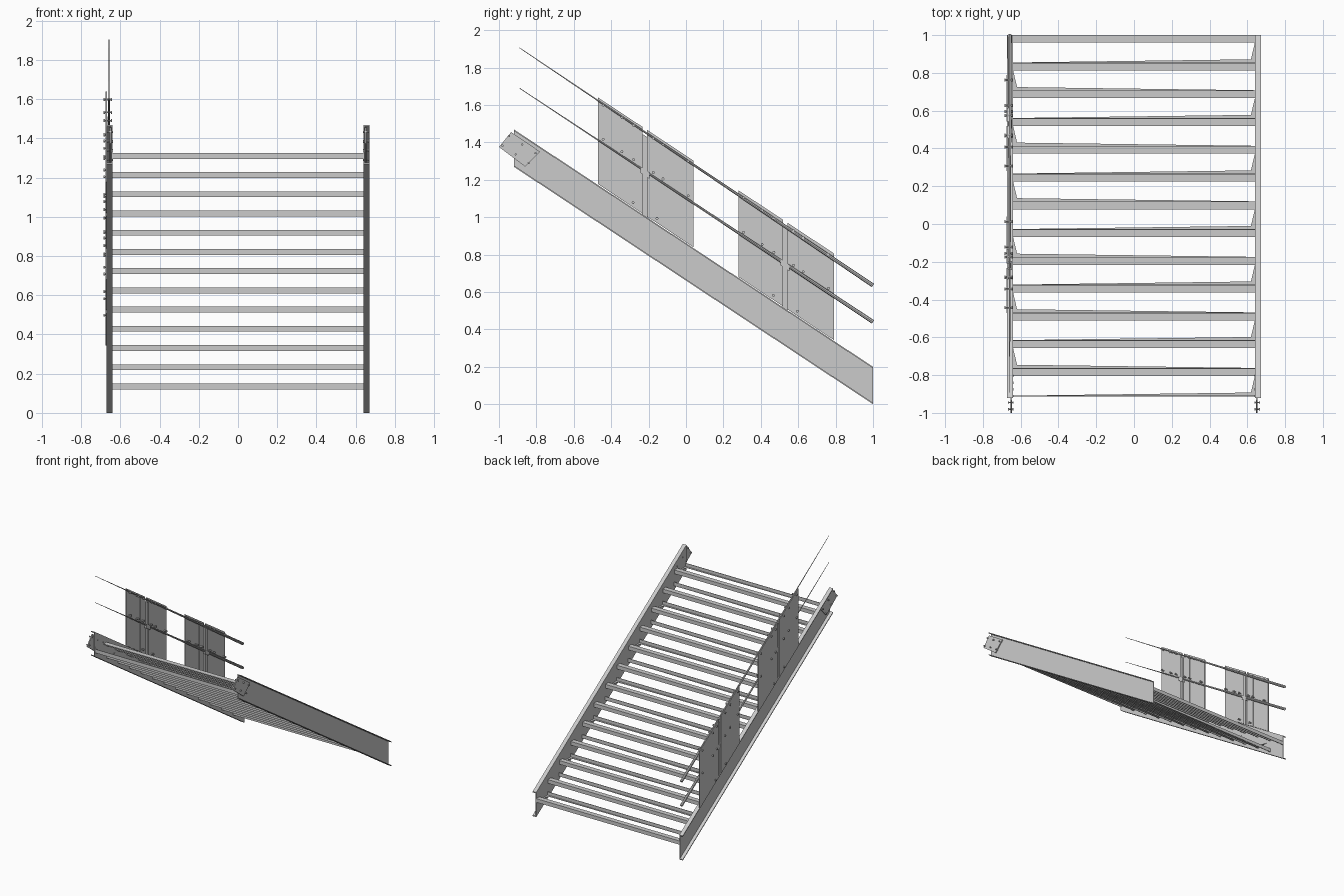
import bpy, bmesh, math
from mathutils import Vector, Matrix

if "Cube" in bpy.data.objects:
    bpy.data.objects.remove(bpy.data.objects["Cube"])

SLOPE = 0.661          # rise per unit of run, climbing towards -y


def top_z(y):
    """Height of the stringer's top edge."""
    return 0.2 + SLOPE * (1 - y)


def make(name, bm):
    bmesh.ops.recalc_face_normals(bm, faces=bm.faces)
    me = bpy.data.meshes.new(name)
    bm.to_mesh(me)
    bm.free()
    ob = bpy.data.objects.new(name, me)
    bpy.context.collection.objects.link(ob)
    return ob


def prism(bm, pts, direction):
    """Extrude a closed polygon along a direction."""
    f = bm.faces.new([bm.verts.new(p) for p in pts])
    r = bmesh.ops.extrude_face_region(bm, geom=[f])
    vs = [v for v in r["geom"] if isinstance(v, bmesh.types.BMVert)]
    bmesh.ops.translate(bm, verts=vs, vec=direction)


def side_plate(bm, x0, x1, yz):
    prism(bm, [(x0, y, z) for y, z in yz], (x1 - x0, 0, 0))


def box(bm, x0, x1, y0, y1, z0, z1):
    side_plate(bm, x0, x1, [(y0, z0), (y1, z0), (y1, z1), (y0, z1)])


def sloped(y0, y1, lo, hi):
    """Parallelogram with vertical ends, offsets measured from the stringer top."""
    return [(y0, top_z(y0) + lo), (y1, top_z(y1) + lo),
            (y1, top_z(y1) + hi), (y0, top_z(y0) + hi)]


def bolt(bm, x0, x1, y, z, r=0.006):
    """Shank along x with a wider hexagonal head at each end."""
    rot = Matrix.Rotation(math.pi / 2, 4, 'Y')
    for a, b, rad in ((x0, x1, r * 0.6), (x0, x0 + 0.006, r), (x1 - 0.006, x1, r)):
        m = Matrix.Translation(((a + b) / 2, y, z)) @ rot
        bmesh.ops.create_cone(bm, cap_ends=True, segments=6, radius1=rad,
                              radius2=rad, depth=b - a, matrix=m)


# Channel stringers and their bolted end plates
for side, s in (("left", -1), ("right", 1)):
    bm = bmesh.new()
    t = 0.008
    profile = [(0.64, -0.2), (0.672, -0.2), (0.672, -0.2 + t), (0.646, -0.2 + t),
               (0.646, -t), (0.672, -t), (0.672, 0), (0.64, 0)]
    prism(bm, [(s * x, 1, top_z(1) + z) for x, z in profile],
          (0, -1.92, SLOPE * 1.92))
    make(side + "_stringer", bm)

    bm = bmesh.new()
    side_plate(bm, s * 0.647, s * 0.655,
               [(-1.0, 1.375), (-0.935, 1.455), (-0.78, 1.35), (-0.86, 1.27)])
    make(side + "_end_plate", bm)

    bm = bmesh.new()
    along, across = Vector((0.07, -0.046)), Vector((0.03, 0.043))
    for i in (-1, 0, 1):
        for j in (-0.6, 0.6):
            p = Vector((-0.893, 1.362)) + along * i + across * j
            a, b = sorted((s * 0.638, s * 0.668))
            bolt(bm, a, b, p.x, p.y)
    make(side + "_end_plate_bolts", bm)

# Open tread pans: nosing angle, rear lip and end brackets
for i in range(13):
    y, z = 0.98 - 0.147 * i, 0.135 + 0.098 * i
    bm = bmesh.new()
    box(bm, -0.64, 0.64, y - 0.02, y + 0.02, z + 0.011, z + 0.015)
    box(bm, -0.64, 0.64, y + 0.016, y + 0.02, z - 0.015, z + 0.011)
    make(f"tread_nosing_{i + 1}", bm)

    bm = bmesh.new()
    box(bm, -0.64, 0.64, y - 0.129, y - 0.125, z - 0.015, z + 0.015)
    s = 1 if i % 2 == 0 else -1
    prism(bm, [(-s * 0.64, y - 0.125, z - 0.013), (s * 0.64, y - 0.125, z - 0.013),
               (s * 0.64, y - 0.108, z - 0.013)], (0, 0, 0.002))
    prism(bm, [(s * 0.64, y - 0.02, z - 0.013), (s * 0.64, y - 0.125, z - 0.013),
               (s * 0.615, y - 0.125, z - 0.013)], (0, 0, 0.002))
    make(f"tread_rear_lip_{i + 1}", bm)

# Handrails, tapering towards the top of the stair
for name, z_low, z_high in (("upper_rail", 0.635, 1.905), ("lower_rail", 0.44, 1.69)):
    a, b = Vector((-0.658, 1.0, z_low)), Vector((-0.658, -0.89, z_high))
    d = b - a
    bm = bmesh.new()
    m = Matrix.Translation((a + b) / 2) @ d.to_track_quat('Z', 'Y').to_matrix().to_4x4()
    bmesh.ops.create_cone(bm, cap_ends=True, segments=8, radius1=0.011,
                          radius2=0.0015, depth=d.length, matrix=m)
    make(name, bm)

# Two infill panel groups with post, clamp and bolts
for name, y0 in (("upper", -0.47), ("lower", 0.28)):
    bm = bmesh.new()
    side_plate(bm, -0.676, -0.669, sloped(y0, y0 + 0.238, 0.005, 0.468))
    side_plate(bm, -0.676, -0.669, sloped(y0 + 0.262, y0 + 0.51, 0.005, 0.468))
    make(name + "_infill_panels", bm)

    bm = bmesh.new()
    side_plate(bm, -0.669, -0.665, sloped(y0 + 0.175, y0 + 0.238, 0.005, 0.455))
    side_plate(bm, -0.669, -0.665, sloped(y0 + 0.262, y0 + 0.335, 0.005, 0.455))
    make(name + "_backing_strips", bm)

    bm = bmesh.new()
    yc = y0 + 0.25
    side_plate(bm, -0.668, -0.652, sloped(yc - 0.013, yc + 0.013, 0, 0.43))
    make(name + "_post", bm)

    bm = bmesh.new()
    side_plate(bm, -0.672, -0.646, sloped(yc - 0.024, yc + 0.024, 0.215, 0.25))
    make(name + "_rail_clamp", bm)

    bm = bmesh.new()
    for dy in (0.027, 0.127, 0.19, 0.295, 0.347, 0.482):
        for h in (0.445, 0.262):
            bolt(bm, -0.685, -0.643, y0 + dy, top_z(y0 + dy) + h, 0.008)
    for dy in (0.187, 0.315):
        bolt(bm, -0.685, -0.643, y0 + dy, top_z(y0 + dy) + 0.03, 0.008)
    make(name + "_panel_bolts", bm)
